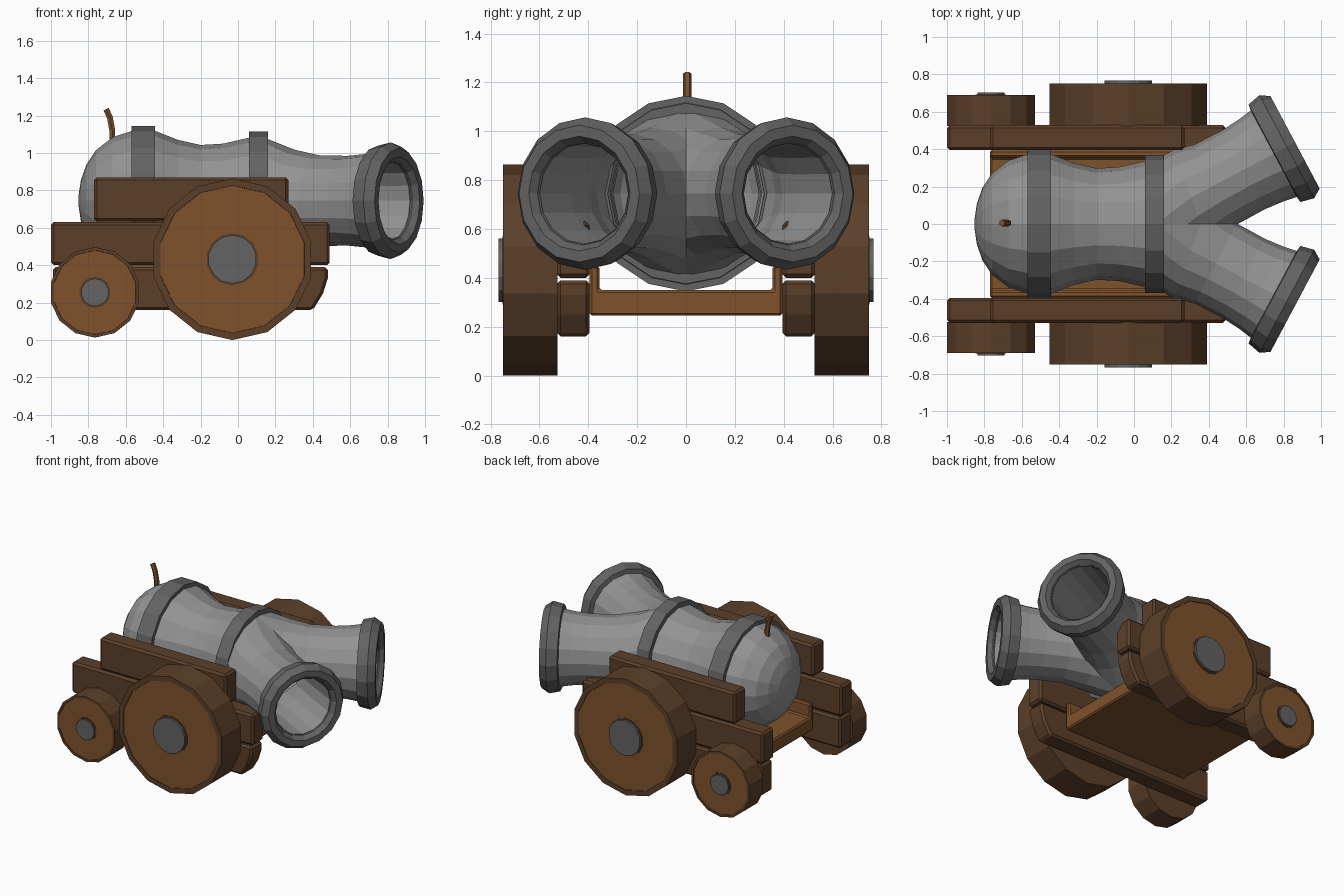
import bpy, bmesh, math
from mathutils import Vector

if "Cube" in bpy.data.objects:
    bpy.data.objects.remove(bpy.data.objects["Cube"])


def material(name, rgb):
    m = bpy.data.materials.new(name)
    m.diffuse_color = (*rgb, 1)
    m.use_nodes = True
    m.node_tree.nodes["Principled BSDF"].inputs["Base Color"].default_value = m.diffuse_color
    return m


IRON = material("light iron", (0.29, 0.29, 0.29))
DARK_IRON = material("dark iron", (0.125, 0.125, 0.125))
WOOD = material("light wood", (0.21, 0.085, 0.025))
DARK_WOOD = material("dark wood", (0.105, 0.05, 0.022))
Z_AXIS = 0.745  # height of the barrel centre line


def finish(name, bm, mat, bevel=0):
    bmesh.ops.recalc_face_normals(bm, faces=bm.faces)
    mesh = bpy.data.meshes.new(name)
    bm.to_mesh(mesh)
    bm.free()
    mesh.materials.append(mat)
    ob = bpy.data.objects.new(name, mesh)
    bpy.context.collection.objects.link(ob)
    if bevel:
        mod = ob.modifiers.new("bevel", 'BEVEL')
        mod.width, mod.segments = bevel, 1
    return ob


def tube(name, sections, sides, mat, caps=(True, True), loop=False, cut=None):
    """Loft of circles: each section is (centre, axis, radius)."""
    bm = bmesh.new()
    rings = []
    for centre, axis, r in sections:
        c, d = Vector(centre), Vector(axis).normalized()
        ref = Vector((0, 0, 1)) if abs(d.z) < 0.6 else Vector((0, 1, 0))
        side = d.cross(ref).normalized()
        up = side.cross(d)
        angles = [2 * math.pi * i / sides for i in range(sides)]
        rings.append([bm.verts.new(c + r * (math.cos(a) * up + math.sin(a) * side))
                      for a in angles])
    pairs = list(zip(rings, rings[1:])) + ([(rings[-1], rings[0])] if loop else [])
    for a, b in pairs:
        for i in range(sides):
            j = (i + 1) % sides
            bm.faces.new((a[i], a[j], b[j], b[i]))
    if caps[0]:
        bm.faces.new(rings[0])
    if caps[1]:
        bm.faces.new(rings[-1])
    if cut:  # keep only one side of the y = 0 plane
        bmesh.ops.bisect_plane(bm, geom=bm.verts[:] + bm.edges[:] + bm.faces[:],
                               plane_co=(0, 0, 0), plane_no=(0, -cut, 0), clear_outer=True)
    return finish(name, bm, mat)


def prism(name, pts, a, b, place, mat, bevel=0.015):
    """Extrude a 2D outline from a to b; place(u, v, w) gives the 3D point."""
    bm = bmesh.new()
    lo = [bm.verts.new(place(u, v, a)) for u, v in pts]
    hi = [bm.verts.new(place(u, v, b)) for u, v in pts]
    bm.faces.new(lo)
    bm.faces.new(hi)
    n = len(pts)
    for i in range(n):
        j = (i + 1) % n
        bm.faces.new((lo[i], lo[j], hi[j], hi[i]))
    return finish(name, bm, mat, bevel)


def along_x(profile):
    return [((x, 0, Z_AXIS), (1, 0, 0), r) for x, r in profile]


# Barrel body, open towards the two muzzles
tube("barrel_body", along_x([(-0.852, 0.03), (-0.84, 0.11), (-0.81, 0.195), (-0.76, 0.27),
                             (-0.67, 0.34), (-0.57, 0.372), (-0.44, 0.372), (-0.32, 0.325),
                             (-0.2, 0.298), (-0.08, 0.305), (0.05, 0.335), (0.14, 0.345)]),
     16, IRON, caps=(True, False))

# Reinforcing bands
for name, x0, x1, r in (("rear_band", -0.57, -0.445, 0.4), ("front_band", 0.06, 0.16, 0.37)):
    tube(name, along_x([(x0, r - 0.05), (x0, r), (x1, r), (x1, r - 0.05)]),
         16, DARK_IRON, caps=(False, False), loop=True)

# Forked muzzles with flared rings
for s, label in ((1, "left"), (-1, "right")):
    def at(t, r, degrees=28):
        c, n = math.cos(math.radians(28)), math.sin(math.radians(28))
        a = math.radians(degrees)
        return ((0.04 + t * c, s * t * n, Z_AXIS), (math.cos(a), s * math.sin(a), 0), r)

    root = ((0.12, 0, Z_AXIS), (1, 0, 0))
    tube(label + "_muzzle",
         [(*root, 0.345), at(0.3, 0.272, 20), at(0.45, 0.242), at(0.62, 0.24), at(0.73, 0.25),
          at(0.82, 0.266), at(0.9, 0.21), at(0.62, 0.205), at(0.45, 0.21), at(0.3, 0.24, 20),
          (*root, 0.31)],
         16, IRON, caps=(False, False), cut=s)
    tube(label + "_muzzle_ring",
         [at(0.80, 0.25), at(0.805, 0.295), at(0.88, 0.312), at(0.93, 0.28), at(0.93, 0.235),
          at(0.89, 0.205)],
         16, DARK_IRON, caps=(False, False), loop=True)

# Fuse
tube("fuse", [((-0.672, 0.005, 1.03), (0, 0, 1), 0.018), ((-0.672, 0.005, 1.12), (-0.1, 0, 1), 0.018),
              ((-0.685, 0.005, 1.19), (-0.35, 0, 1), 0.018), ((-0.705, 0.005, 1.235), (-0.5, 0, 1), 0.018)],
     6, WOOD)

# Side beams stacked three high on each side
BEAMS = {
    "lower_beam": [(-0.99, 0.16), (0.40, 0.16), (0.455, 0.25), (0.48, 0.33), (0.48, 0.39), (-0.99, 0.39)],
    "middle_beam": [(-1, 0.40), (0.49, 0.40), (0.49, 0.63), (-1, 0.63)],
    "upper_beam": [(-0.77, 0.635), (0.27, 0.635), (0.27, 0.87), (-0.77, 0.87)],
}
for s, label in ((1, "left"), (-1, "right")):
    for name, outline in BEAMS.items():
        prism(f"{label}_{name}", outline, s * 0.395, s * 0.528,
              lambda u, v, w: (u, w, v), DARK_WOOD)

# Tray-shaped bed between the beams
prism("bed", [(-0.395, 0.245), (0.395, 0.245), (0.395, 0.45), (0.355, 0.45),
              (0.355, 0.35), (-0.355, 0.35), (-0.355, 0.45), (-0.395, 0.45)],
      -0.77, 0.27, lambda u, v, w: (w, u, v), WOOD, 0.01)

# Wheels: dark rim, light face, collar and iron hub
for s, label in ((1, "left"), (-1, "right")):
    for size, x, z, r, face_r, y, hub_r, hub_y in (
            ("big", -0.03, 0.432, 0.432, 0.395, 0.75, 0.13, 0.767),
            ("small", -0.765, 0.255, 0.242, 0.225, 0.69, 0.074, 0.702)):
        def disc(part, mat, *profile):
            tube(f"{label}_{size}_wheel_{part}",
                 [((x, s * yy, z), (0, 1, 0), rr) for yy, rr in profile], 14, mat)

        disc("rim", DARK_WOOD, (0.525, r), (y, r), (y, face_r), (y - 0.008, face_r - 0.003))
        disc("face", WOOD, (y - 0.02, face_r), (y - 0.003, face_r))
        disc("collar", DARK_WOOD, (y - 0.02, hub_r + 0.01), (y + 0.002, hub_r + 0.01))
        disc("hub", DARK_IRON, (y - 0.02, hub_r), (hub_y, hub_r))
